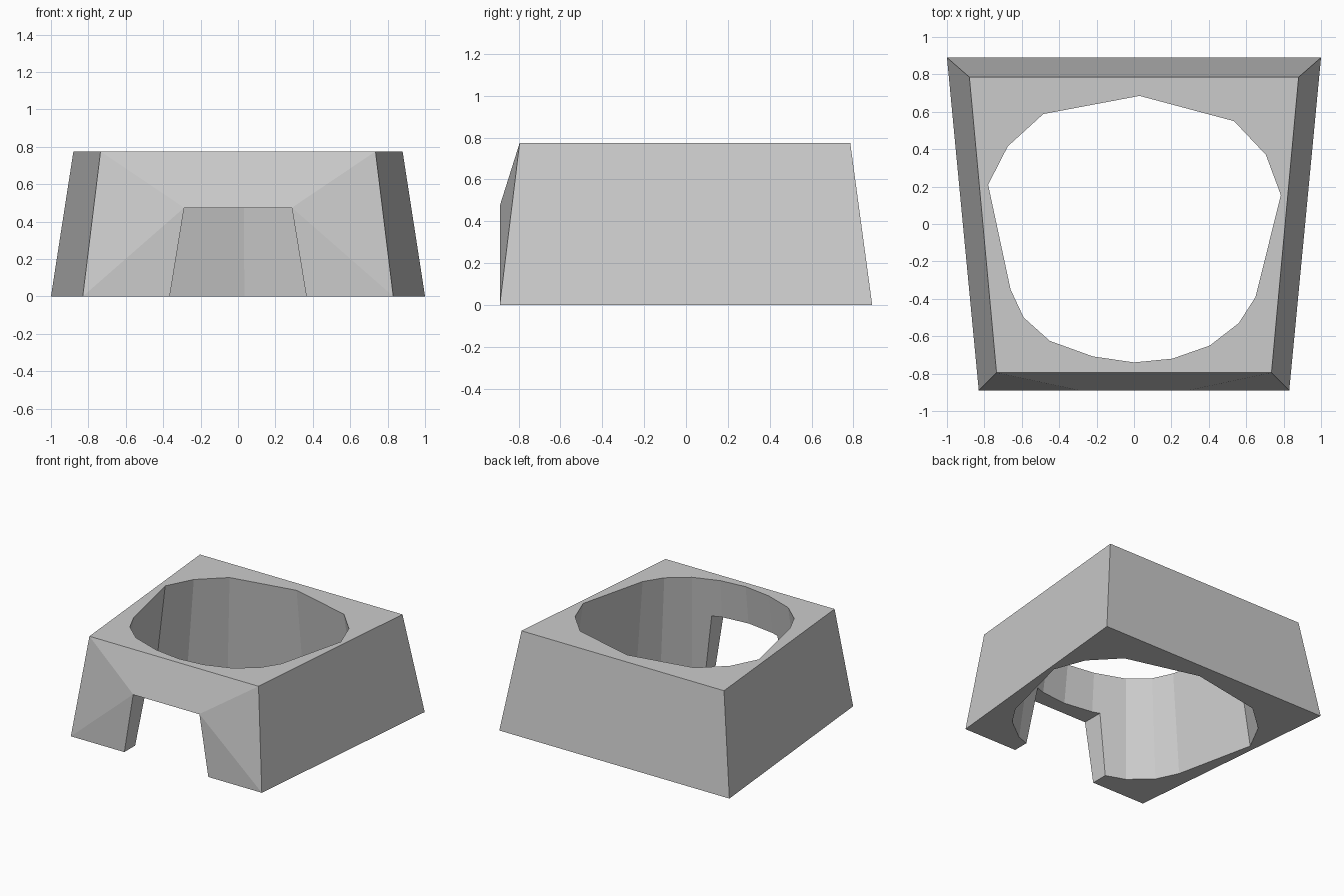
import bpy, bmesh

if "Cube" in bpy.data.objects:
    bpy.data.objects.remove(bpy.data.objects["Cube"])

H = 0.775        # total height
DOOR_Z = 0.472   # doorway height


def hull(name, points):
    """Flat-faced convex solid around the given points."""
    bm = bmesh.new()
    for p in points:
        bm.verts.new(p)
    bmesh.ops.convex_hull(bm, input=bm.verts[:])
    bmesh.ops.dissolve_limit(bm, angle_limit=0.01, verts=bm.verts[:], edges=bm.edges[:])
    bmesh.ops.recalc_face_normals(bm, faces=bm.faces[:])
    mesh = bpy.data.meshes.new(name)
    bm.to_mesh(mesh)
    bm.free()
    obj = bpy.data.objects.new(name, mesh)
    bpy.context.collection.objects.link(obj)
    return obj


def cut(target, cutter):
    mod = target.modifiers.new(cutter.name, 'BOOLEAN')
    mod.operation = 'DIFFERENCE'
    mod.solver = 'EXACT'
    mod.object = cutter
    cutter.hide_render = True
    cutter.display_type = 'WIRE'


# Tapered outer body, front bulging straight up to the doorway lintel
body = []
for s in (-1, 1):
    body += [(s * 0.83, -0.89, 0), (s, 0.89, 0),
             (s * 0.735, -0.795, H), (s * 0.88, 0.785, H),
             (s * 0.288, -0.89, DOOR_Z + 0.002)]
walls = hull("walls", body)

# Irregular round room, wider at the floor than at the top
rim = [(0.03, 0.685), (0.535, 0.55), (0.705, 0.37), (0.785, 0.155), (0.65, -0.39),
       (0.56, -0.53), (0.405, -0.65), (0.205, -0.72), (0, -0.74), (-0.22, -0.708),
       (-0.45, -0.625), (-0.59, -0.5), (-0.66, -0.35), (-0.78, 0.21),
       (-0.675, 0.415), (-0.485, 0.588)]
room = []
for z in (-0.1, H + 0.1):
    t = (H - z) / H
    room += [(x * (1 + 0.14 * t), y * (1 + 0.125 * t), z) for x, y in rim]
cut(walls, hull("room_cutter", room))

# Doorway, narrowing upwards
slope = (0.365 - 0.288) / DOOR_Z
doorway = []
for s in (-1, 1):
    for y in (-1.1, -0.4):
        doorway += [(s * (0.365 + 0.1 * slope), y, -0.1), (s * 0.288, y, DOOR_Z)]
cut(walls, hull("doorway_cutter", doorway))
